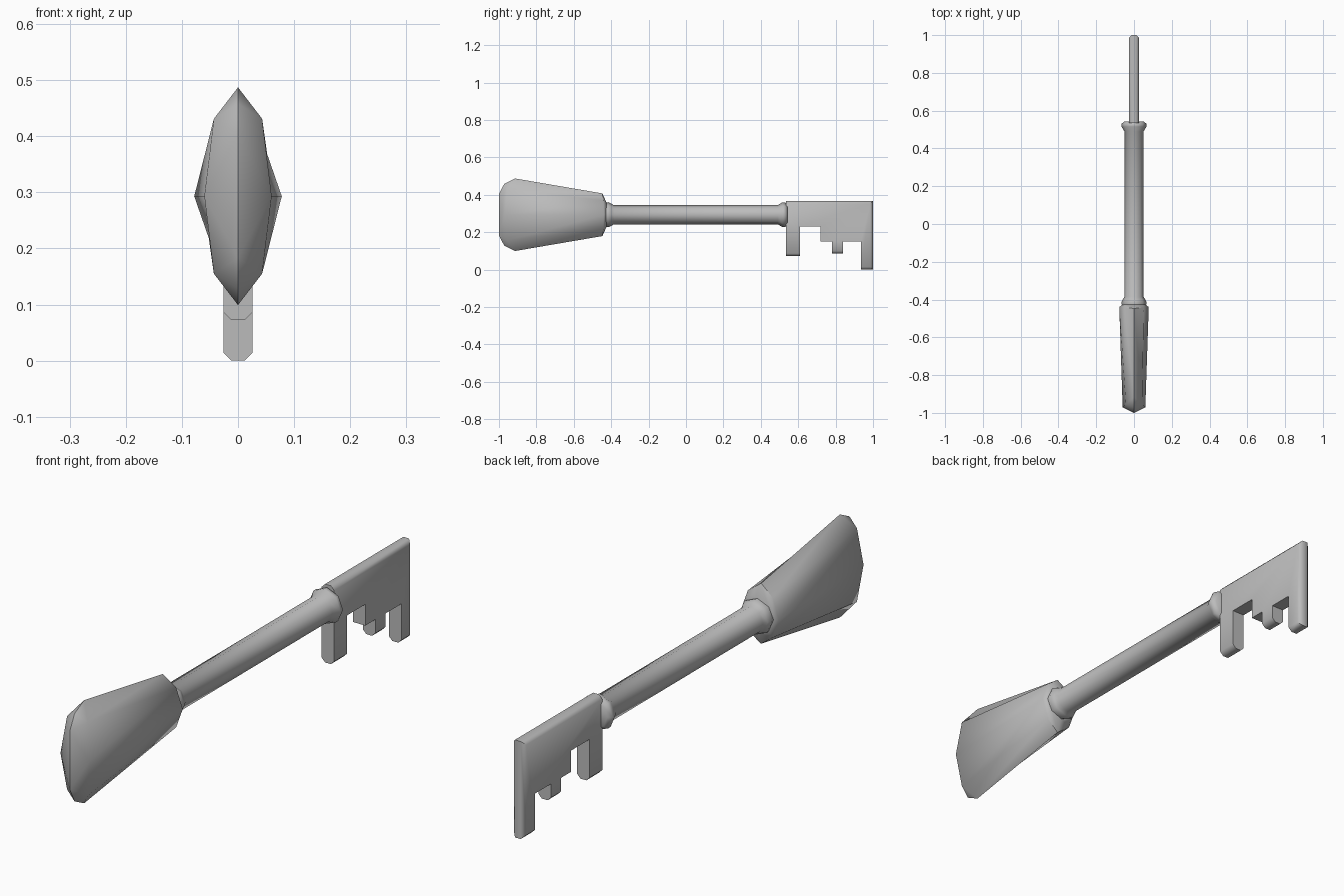
import bpy, bmesh, math

cube = bpy.data.objects.get("Cube")
if cube:
    bpy.data.objects.remove(cube)

MID = 0.293  # height of the key's long axis

grey = bpy.data.materials.new("plain grey metal")
grey.use_nodes = True
colour = (0.5, 0.5, 0.5, 1)
grey.diffuse_color = colour
grey.node_tree.nodes["Principled BSDF"].inputs["Base Color"].default_value = colour


def finish(name, bm, angle):
    bmesh.ops.recalc_face_normals(bm, faces=bm.faces)
    mesh = bpy.data.meshes.new(name)
    bm.to_mesh(mesh)
    bm.free()
    mesh.materials.append(grey)
    obj = bpy.data.objects.new(name, mesh)
    bpy.context.collection.objects.link(obj)
    bpy.ops.object.select_all(action='DESELECT')
    obj.select_set(True)
    bpy.context.view_layer.objects.active = obj
    bpy.ops.object.shade_smooth_by_angle(angle=math.radians(angle))


def bridge(bm, a, b):
    for i in range(len(a)):
        j = (i + 1) % len(a)
        bm.faces.new((a[i], a[j], b[j], b[i]))


def loop_from_quarter(bm, top, shoulder, side):
    """Eight-point ring mirrored from three (x, y, height) points."""
    pts = []
    for (x, y, h), sx, sz in ((top, 1, 1), (shoulder, 1, 1), (side, 1, 1), (shoulder, 1, -1),
                              (top, 1, -1), (shoulder, -1, -1), (side, -1, 1), (shoulder, -1, 1)):
        pts.append(bm.verts.new((x * sx, y, MID + h * sz)))
    return pts


# Flared grip with a ridged nose
bm = bmesh.new()
inner = loop_from_quarter(bm, (0, -0.425, 0.065), (0.045, -0.425, 0.046), (0.06, -0.425, 0))
rear = loop_from_quarter(bm, (0, -0.447, 0.114), (0.052, -0.442, 0.075), (0.078, -0.44, 0))
front = loop_from_quarter(bm, (0, -0.915, 0.194), (0.043, -0.955, 0.138), (0.06, -0.97, 0))
bridge(bm, inner, rear)
bridge(bm, rear, front)
bm.faces.new(inner)
ridge = [bm.verts.new((0, y, MID + z)) for y, z in
         ((-0.972, 0.165), (-1, 0.11), (-1, -0.11), (-0.972, -0.165))]
for s in (1, -1):
    t, shoulder, side, low, b = [front[(s * k) % 8] for k in range(5)]
    bm.faces.new((t, shoulder, ridge[0]))
    bm.faces.new((ridge[0], shoulder, ridge[1]))
    bm.faces.new((ridge[1], shoulder, side))
    bm.faces.new((ridge[1], side, ridge[2]))
    bm.faces.new((ridge[2], side, low))
    bm.faces.new((ridge[2], low, ridge[3]))
    bm.faces.new((ridge[3], low, b))
finish("grip", bm, 50)

# Eight-sided shaft with a collar at each end
bm = bmesh.new()
previous = None
for y, r in ((-0.44, 0.062), (-0.415, 0.067), (-0.4, 0.06), (-0.385, 0.051),
             (0.49, 0.051), (0.515, 0.066), (0.53, 0.066), (0.543, 0.052)):
    ring = [bm.verts.new((r * math.sin(k * math.pi / 4), y, MID + r * math.cos(k * math.pi / 4)))
            for k in range(8)]
    if previous:
        bridge(bm, previous, ring)
    else:
        bm.faces.new(ring)
    previous = ring
bm.faces.new(previous)
finish("shaft", bm, 50)

# Toothed bit, extruded from its side outline
outline = [(0.535, 0.367), (1, 0.367), (1, 0), (0.935, 0), (0.935, 0.15), (0.84, 0.15),
           (0.84, 0.085), (0.78, 0.085), (0.78, 0.15), (0.72, 0.15), (0.72, 0.23),
           (0.61, 0.23), (0.61, 0.072), (0.535, 0.072)]
bm = bmesh.new()
left, right = [[bm.verts.new((x, y, z)) for y, z in outline] for x in (0.026, -0.026)]
bridge(bm, left, right)
bm.faces.new(left)
bm.faces.new(right)
# Chamfer the top, the far end and the tips of the teeth
edges = [bm.edges.get((loop[a], loop[a + 1])) for loop in (left, right) for a in (0, 1, 2, 6, 12)]
bmesh.ops.bevel(bm, geom=edges, offset=0.014, segments=1, affect='EDGES')
finish("bit", bm, 50)
